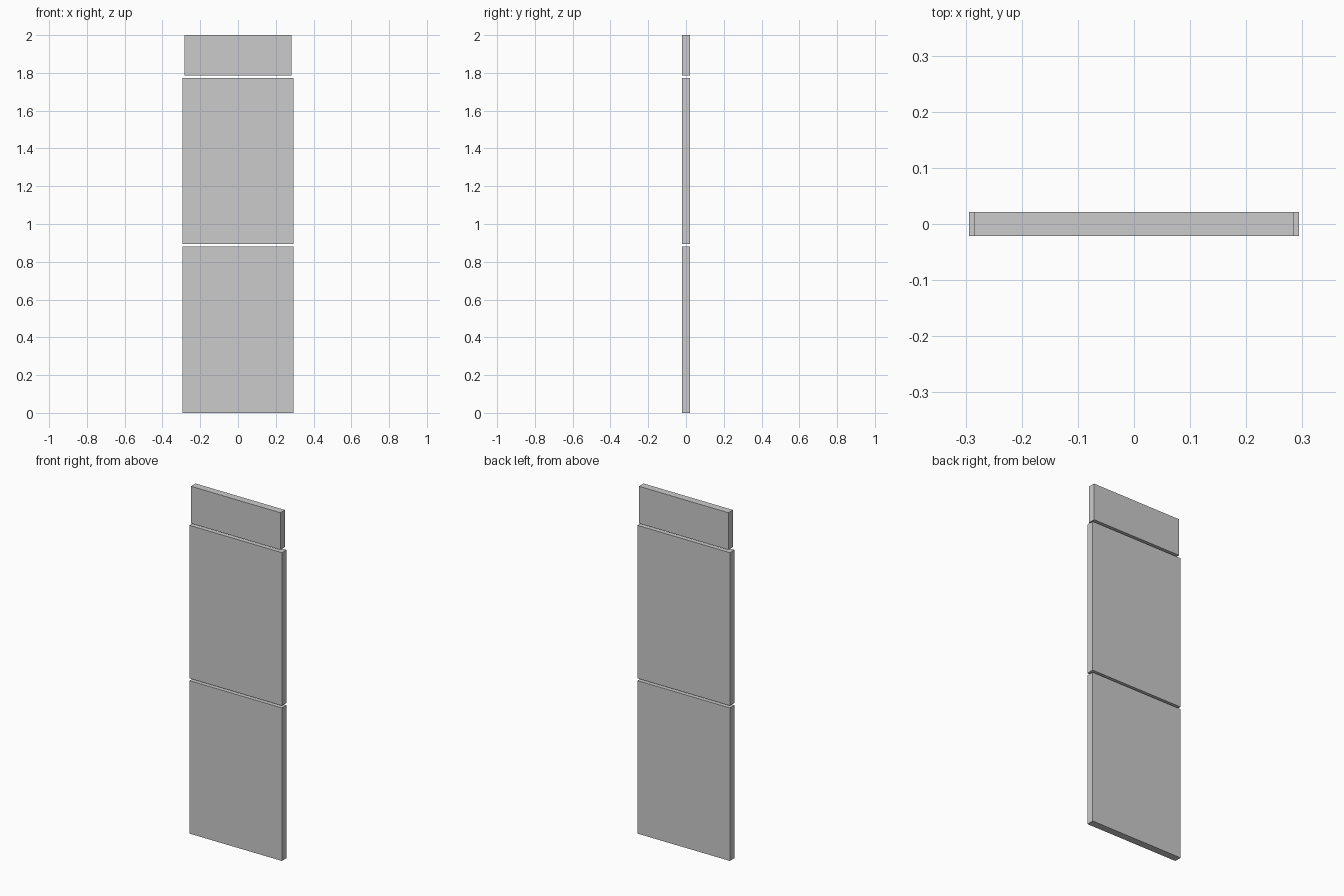
import bpy

if "Cube" in bpy.data.objects:
    bpy.data.objects.remove(bpy.data.objects["Cube"])

DEPTH = 0.042


def panel(name, width, z_low, z_high):
    """Flat rectangular slab standing between two heights."""
    bpy.ops.mesh.primitive_cube_add(size=1, location=(0, 0, (z_low + z_high) / 2))
    ob = bpy.context.object
    ob.name = name
    ob.scale = (width, DEPTH, z_high - z_low)
    bpy.ops.object.transform_apply(location=False, rotation=False, scale=True)


# Two equal large panels with a narrow slit between them
panel("lower_panel", 0.588, 0.0, 0.88)
panel("upper_panel", 0.588, 0.893, 1.773)

# Slightly narrower header panel
panel("header_panel", 0.569, 1.787, 2.0)
